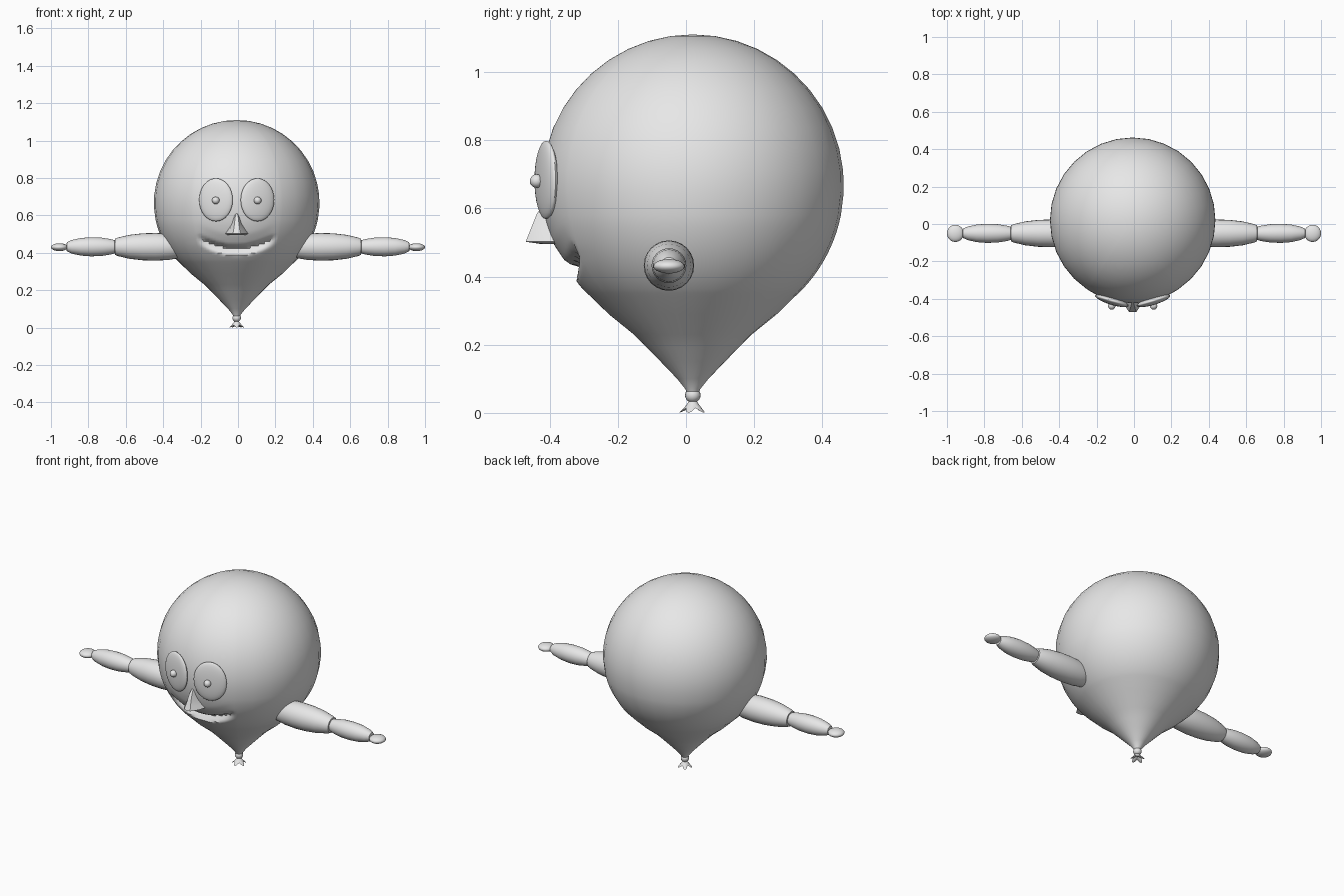
import bpy, bmesh, math
from mathutils import Matrix, Vector

if "Cube" in bpy.data.objects:
    bpy.data.objects.remove(bpy.data.objects["Cube"])

CX, CY, CZ, R = -0.007, 0.02, 0.667, 0.443

grey = bpy.data.materials.new("balloon grey")
grey.diffuse_color = (0.8, 0.8, 0.8, 1)
grey.use_nodes = True
grey.node_tree.nodes["Principled BSDF"].inputs["Base Color"].default_value = grey.diffuse_color


def finish(name, bm, angle=40):
    bmesh.ops.remove_doubles(bm, verts=bm.verts, dist=1e-5)
    bmesh.ops.recalc_face_normals(bm, faces=bm.faces)
    me = bpy.data.meshes.new(name)
    bm.to_mesh(me)
    bm.free()
    me.materials.append(grey)
    ob = bpy.data.objects.new(name, me)
    bpy.context.collection.objects.link(ob)
    bpy.ops.object.select_all(action='DESELECT')
    ob.select_set(True)
    bpy.context.view_layer.objects.active = ob
    bpy.ops.object.shade_smooth_by_angle(angle=math.radians(angle))
    return ob


def skin(bm, rings, closed=True):
    """Bridge equal-length rings of points with quads."""
    vs = [[bm.verts.new(p) for p in ring] for ring in rings]
    n = len(vs[0])
    for a, b in zip(vs, vs[1:]):
        for i in range(n if closed else n - 1):
            j = (i + 1) % n
            bm.faces.new((a[i], a[j], b[j], b[i]))
    return vs


def ellipsoid(name, loc, size, yaw=0, u=24, v=14):
    bm = bmesh.new()
    bmesh.ops.create_uvsphere(bm, u_segments=u, v_segments=v, radius=1)
    mat = Matrix.Translation(loc) @ Matrix.Rotation(yaw, 4, 'Z') @ Matrix.Diagonal((*size, 1))
    bmesh.ops.transform(bm, matrix=mat, verts=bm.verts)
    return finish(name, bm)


# Balloon head: revolved outline, denser around the face
LOW = [(0.045, 0.012), (0.07, 0.022), (0.1, 0.046), (0.15, 0.094),
       (0.19, 0.133), (0.23, 0.173), (0.29, 0.247), (0.34, 0.298)]


def radius(z):
    return math.sqrt(max(R * R - (z - CZ) ** 2, 0))


def mouth_dip(x, z):
    """Inward push that makes the smile: ledge above, lip below."""
    d = z - (0.428 + 1.5 * x * x)
    fade = max(0, 1 - (abs(x) / 0.21) ** 4)
    if d > 0:
        depth = 0.012 * max(0, 1 - d / 0.07) + 0.018 * max(0, 1 - d / 0.015)
    else:
        depth = 0.055 * max(0, 1 + d / 0.042)
    return depth * fade


outline = list(LOW)
outline += [(0.352 + i * 0.012, radius(0.352 + i * 0.012)) for i in range(18)]
first = math.asin((0.58 - CZ) / R)
for i in range(13):
    a = first + (math.pi / 2 - first) * i / 12
    outline.append((CZ + R * math.sin(a), R * math.cos(a)))
angles = ([i * 11.25 for i in range(-16, -3)]
          + [i * 2.25 for i in range(-15, 16)]
          + [i * 11.25 for i in range(4, 16)])
rings = []
for z, r in outline:
    ring = []
    for a in angles:
        t = math.radians(a)
        x, y = r * math.sin(t), -r * math.cos(t)
        if y < 0 and 0.33 < z < 0.58:
            y += mouth_dip(x, z)
        ring.append((CX + x, CY + y, z))
    rings.append(ring)
bm = bmesh.new()
skin(bm, rings)
finish("balloon_head", bm)

# Knot and its rippled skirt
ellipsoid("knot", (CX, CY, 0.052), (0.023, 0.023, 0.022), u=16, v=10)
bm = bmesh.new()
rings = []
for z, r, wave in [(0.04, 0.008, 0), (0.026, 0.017, 0.1), (0.013, 0.028, 0.2),
                   (0.007, 0.033, 0.25), (0.012, 0.02, 0.2), (0.022, 0.003, 0)]:
    ring = []
    for i in range(30):
        t = math.tau * i / 30
        k = math.cos(5 * t)
        rr = r * (1 + wave * k)
        ring.append((CX + rr * math.sin(t), CY - rr * math.cos(t), z - 0.028 * wave * k))
    rings.append(ring)
skin(bm, rings)
finish("knot_skirt", bm, 60)

# Eyes and pupils
for side, tag in ((-1, "left"), (1, "right")):
    ellipsoid(f"{tag}_eye", (CX + side * 0.111, -0.41, 0.683),
              (0.094, 0.022, 0.115), side * math.radians(17), 32, 16)
    ellipsoid(f"{tag}_pupil", (CX + side * 0.112, -0.438, 0.68),
              (0.02, 0.02, 0.02), u=16, v=10)

# Nose: wedge widening to the nostrils
bm = bmesh.new()
rings = []
for z, y, w, tip in [(0.61, -0.418, 0.012, 0.004), (0.585, -0.437, 0.022, 0.009),
                     (0.555, -0.449, 0.033, 0.012), (0.525, -0.461, 0.052, 0.016),
                     (0.502, -0.47, 0.066, 0.02), (0.496, -0.43, 0.055, 0.018)]:
    rings.append([(CX + s * k, yy, z) for s, k, yy in (
        (-1, w, -0.37), (-1, w * 0.72, y * 0.35 - 0.405 * 0.65), (-1, tip, y),
        (1, tip, y), (1, w * 0.72, y * 0.35 - 0.405 * 0.65), (1, w, -0.37))])
vs = skin(bm, rings)
bm.faces.new(vs[-1])
bm.faces.new(vs[0])
finish("nose", bm, 50)

# Arms: two tapered sausages and a flattened hand on each side
UPPER = [(0.24, 0), (0.25, 0.035), (0.3, 0.058), (0.37, 0.07), (0.44, 0.074),
         (0.51, 0.072), (0.58, 0.064), (0.64, 0.05), (0.658, 0.043), (0.664, 0)]
FORE = [(0.65, 0), (0.655, 0.034), (0.68, 0.041), (0.73, 0.049), (0.785, 0.051),
        (0.84, 0.047), (0.89, 0.036), (0.915, 0.024), (0.92, 0)]
for side, tag in ((-1, "left"), (1, "right")):
    for name, outline in (("upper_arm", UPPER), ("forearm", FORE)):
        bm = bmesh.new()
        skin(bm, [[(side * x, -0.05 + r * math.cos(math.tau * i / 24),
                    0.432 + r * math.sin(math.tau * i / 24)) for i in range(24)]
                  for x, r in outline])
        finish(f"{tag}_{name}", bm)
    ellipsoid(f"{tag}_hand", (side * 0.955, -0.05, 0.43), (0.045, 0.046, 0.021))
